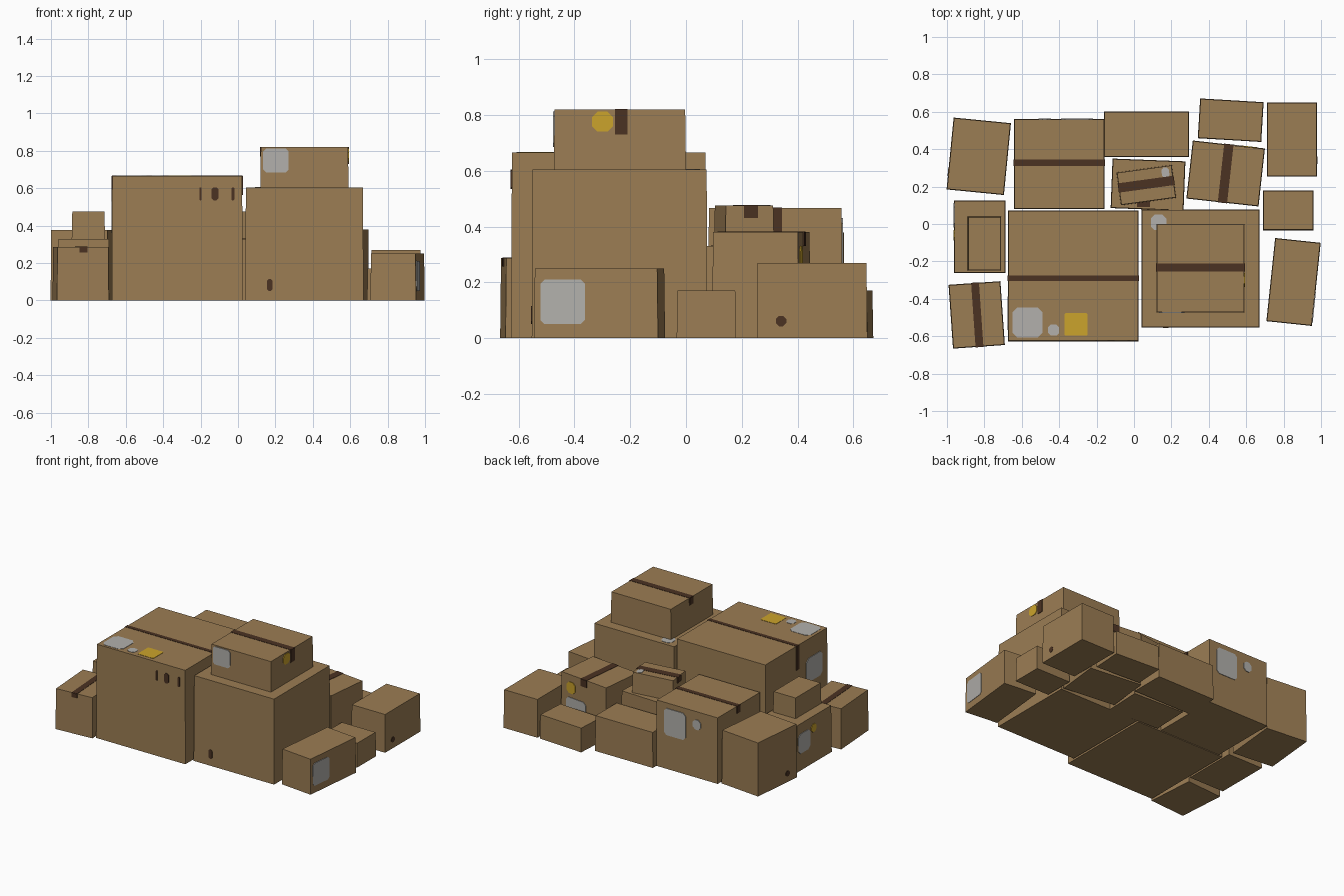
import bpy, bmesh, math
from mathutils import Vector, Matrix

if "Cube" in bpy.data.objects:
    bpy.data.objects.remove(bpy.data.objects["Cube"])


def material(name, rgb):
    m = bpy.data.materials.new(name)
    m.diffuse_color = (*rgb, 1)
    m.use_nodes = True
    m.node_tree.nodes["Principled BSDF"].inputs["Base Color"].default_value = m.diffuse_color
    return m


CARD = material("cardboard", (0.33, 0.205, 0.088))
TAPE = material("brown_tape", (0.069, 0.032, 0.016))
WHITE = material("grey_white_label", (0.445, 0.434, 0.413))
YELLOW = material("yellow_label", (0.6, 0.37, 0.025))


def finish(name, bm, mat, mtx):
    bmesh.ops.recalc_face_normals(bm, faces=bm.faces)
    bm.transform(mtx)
    me = bpy.data.meshes.new(name)
    bm.to_mesh(me)
    bm.free()
    me.materials.append(mat)
    ob = bpy.data.objects.new(name, me)
    bpy.context.collection.objects.link(ob)
    return ob


class Carton:
    """A cardboard box; decals are placed in its own local frame."""

    def __init__(self, name, cx, cy, w, d, z0, z1, angle=0):
        self.name, self.w, self.d, self.h = name, w, d, z1 - z0
        self.mtx = Matrix.Translation((cx, cy, z0)) @ Matrix.Rotation(math.radians(angle), 4, 'Z')
        bm = bmesh.new()
        bmesh.ops.create_cube(bm, size=1)
        for v in bm.verts:                     # top edge drawn in slightly
            s = 0.006 if v.co.z > 0 else 0
            v.co = Vector((v.co.x * (w - s), v.co.y * (d - s), (v.co.z + 0.5) * self.h))
        finish(name, bm, CARD, self.mtx)

    def plate(self, side, mat, u0, u1, v0, v1, cut=0.0, label="label"):
        """Thin plate on one side; u, v are local x/y on top, x/z or y/z on walls."""
        pts = []
        for u, v, du, dv in ((u0, v0, 1, 1), (u1, v0, -1, 1), (u1, v1, -1, -1), (u0, v1, 1, -1)):
            if cut:
                a, b = (u + du * cut, v), (u, v + dv * cut)
                pts += [b, a] if du * dv > 0 else [a, b]
            else:
                pts.append((u, v))
        place = {
            "top": lambda u, v, n: (u, v, self.h + n),
            "front": lambda u, v, n: (u, -self.d / 2 - n, v),
            "back": lambda u, v, n: (u, self.d / 2 + n, v),
            "left": lambda u, v, n: (-self.w / 2 - n, u, v),
            "right": lambda u, v, n: (self.w / 2 + n, u, v),
        }[side]
        bm = bmesh.new()
        lo = [bm.verts.new(place(u, v, -0.005)) for u, v in pts]
        hi = [bm.verts.new(place(u, v, 0.002)) for u, v in pts]
        bm.faces.new(lo)
        bm.faces.new(hi)
        for i in range(len(pts)):
            j = (i + 1) % len(pts)
            bm.faces.new((lo[i], lo[j], hi[j], hi[i]))
        finish(f"{self.name}_{label}", bm, mat, self.mtx)

    def tape(self, axis, pos, width, drop0, drop1):
        """Tape over the top, hanging down both ends by the given drops."""
        a, b = pos - width / 2, pos + width / 2
        if axis == 'x':
            r = self.w / 2
            self.plate("top", TAPE, -r, r, a, b, label="tape")
            ends = ("left", "right")
        else:
            r = self.d / 2
            self.plate("top", TAPE, a, b, -r, r, label="tape")
            ends = ("front", "back")
        for side, drop in zip(ends, (drop0, drop1)):
            self.plate(side, TAPE, a, b, self.h - drop, self.h, label="tape_end")


# Two large cartons and the one stacked on top
big_left = Carton("big_left_box", -0.325, -0.277, 0.70, 0.70, 0, 0.665)
big_right = Carton("big_right_box", 0.355, -0.238, 0.632, 0.63, 0, 0.605)
upper = Carton("upper_box", 0.355, -0.237, 0.472, 0.474, 0.605, 0.82)
# Back row
back_left = Carton("back_left_box", -0.40, 0.32, 0.484, 0.482, 0, 0.467)
back_low = Carton("back_low_box", 0.067, 0.48, 0.454, 0.242, 0, 0.25)
middle = Carton("middle_box", 0.075, 0.21, 0.39, 0.265, 0, 0.33, -2.2)
small = Carton("small_top_box", 0.066, 0.208, 0.298, 0.177, 0.33, 0.475, 7.8)
right_mid = Carton("right_middle_box", 0.49, 0.27, 0.388, 0.312, 0, 0.38, -6.3)
right_back = Carton("right_back_low_box", 0.517, 0.555, 0.34, 0.213, 0, 0.17, -3.4)
# Right edge
corner = Carton("right_corner_box", 0.845, 0.452, 0.267, 0.396, 0, 0.27)
low_right = Carton("right_low_box", 0.825, 0.073, 0.27, 0.213, 0, 0.17)
long_right = Carton("right_front_box", 0.853, -0.31, 0.245, 0.447, 0, 0.25, -6)
# Left edge
left_back = Carton("left_back_box", -0.83, 0.362, 0.308, 0.386, 0, 0.378, -5.6)
left_mid = Carton("left_middle_box", -0.825, -0.068, 0.274, 0.388, 0, 0.33)
left_top = Carton("left_upper_box", -0.80, -0.105, 0.178, 0.288, 0.33, 0.475)
left_front = Carton("left_front_box", -0.841, -0.486, 0.278, 0.342, 0, 0.287, 4)

# Packing tape
big_left.tape('x', -0.013, 0.028, 0.17, 0.1)
upper.tape('x', 0.005, 0.044, 0.05, 0.09)
back_left.tape('x', 0.007, 0.034, 0.05, 0.085)
small.tape('x', 0.005, 0.05, 0.04, 0.045)
right_mid.tape('y', 0.0, 0.05, 0.05, 0.05)
left_front.tape('y', 0.003, 0.042, 0.03, 0.03)
middle.plate("top", TAPE, -0.055, 0.015, -0.12, -0.09, label="tape")

# Paper labels
R = 0.015
big_left.plate("top", WHITE, -0.325, -0.165, -0.33, -0.17, 0.025)
big_left.plate("top", WHITE, -0.135, -0.075, -0.32, -0.26, R)
big_left.plate("top", YELLOW, -0.047, 0.077, -0.32, -0.20, 0.006)
big_left.plate("left", WHITE, -0.29, -0.11, 0.36, 0.53, 0.025)
big_right.plate("top", WHITE, -0.265, -0.182, 0.205, 0.288, 0.02)
upper.plate("front", WHITE, -0.22, -0.085, 0.08, 0.207, R)
upper.plate("right", YELLOW, -0.10, -0.025, 0.135, 0.207, 0.02)
back_left.plate("back", WHITE, 0.01, 0.18, 0.24, 0.43, 0.02)
back_left.plate("back", WHITE, -0.11, -0.045, 0.34, 0.41, 0.02)
small.plate("top", WHITE, 0.09, 0.13, 0.025, 0.08, 0.012)
right_mid.plate("back", YELLOW, 0.07, 0.145, 0.25, 0.33, 0.02)
right_mid.plate("back", WHITE, -0.02, 0.15, 0.09, 0.22, 0.02)
long_right.plate("right", WHITE, -0.20, -0.04, 0.05, 0.21, 0.015)
left_mid.plate("left", WHITE, 0.05, 0.18, 0.12, 0.26, 0.02)
left_mid.plate("left", YELLOW, -0.02, 0.035, 0.22, 0.275, 0.015)

# Small dark handling marks
for x, w in ((0.125, 0.006), (0.202, 0.018), (0.298, 0.008)):
    big_left.plate("front", TAPE, x - w, x + w, 0.535, 0.605, w * 0.6, "mark")
big_right.plate("front", TAPE, -0.2, -0.17, 0.05, 0.115, 0.01, "mark")
corner.plate("right", TAPE, -0.13, -0.092, 0.042, 0.08, 0.012, "mark")
left_back.plate("left", TAPE, -0.12, -0.08, 0.04, 0.08, 0.012, "mark")
